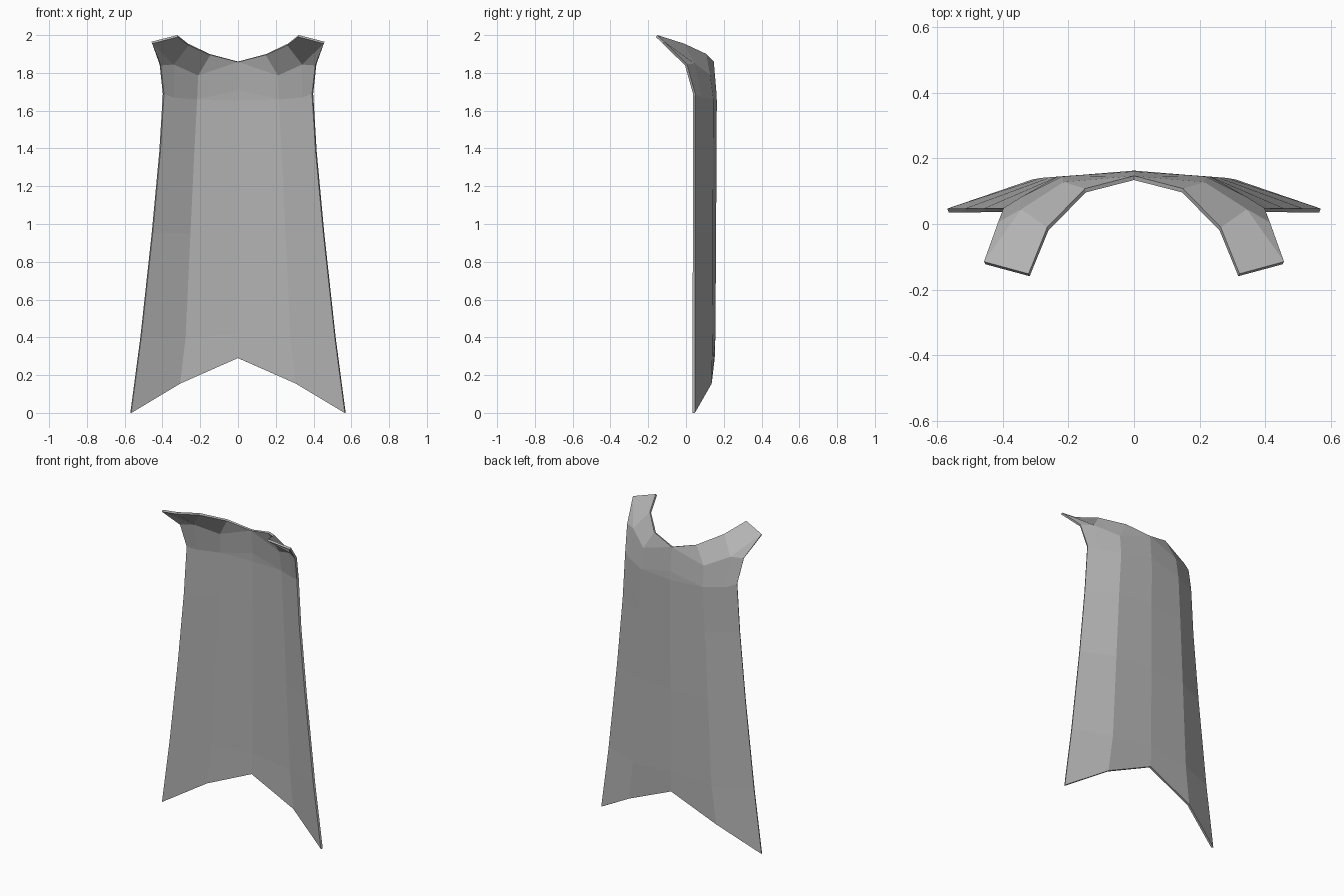
import bpy, bmesh

cube = bpy.data.objects.get("Cube")
if cube:
    bpy.data.objects.remove(cube, do_unlink=True)

cloth = bpy.data.materials.new("grey cloth")
cloth.use_nodes = True
grey = (0.45, 0.45, 0.45, 1)
cloth.diffuse_color = grey
cloth.node_tree.nodes["Principled BSDF"].inputs["Base Color"].default_value = grey

bm = bmesh.new()


def V(x, y, z):
    return bm.verts.new((x, y, z))


def face(*verts):
    bm.faces.new(verts)


# Hanging drape, half width: centre, fold and side edge, from hem to shoulders
rows = [
    [V(0, .152, .29), V(.31, .136, .155), V(.57, .047, 0)],
    [V(0, .156, .42), V(.28, .141, .40), V(.517, .047, .40)],
    [V(0, .159, .95), V(.255, .143, .95), V(.457, .048, .95)],
    [V(0, .162, 1.38), V(.235, .144, 1.38), V(.417, .048, 1.38)],
    [V(0, .163, 1.655), V(.22, .145, 1.66), V(.398, .049, 1.69)],
]
# Extra fold point just inside the side edge at shoulder height
fold = V(.345, .082, 1.67)
for low, high in zip(rows, rows[1:]):
    face(low[1], low[0], high[0], high[1])
    if high is rows[-1]:
        face(low[2], low[1], high[1], fold, high[2])
    else:
        face(low[2], low[1], high[1], high[2])
centre, mid, side = rows[-1]

# Collar around the back of the neck
nape = V(0, .160, 1.71)
neck = V(0, .147, 1.86)
neck_side = V(.15, .108, 1.90)
blade = V(.215, .128, 1.79)
face(mid, centre, nape)
face(mid, nape, neck, blade)
face(blade, neck, neck_side)

# Strap that runs forward over the shoulder
shoulder = V(.345, .045, 1.85)
shoulder_side = V(.415, .005, 1.845)
strap_in = V(.265, -.01, 1.955)
tip_in = V(.322, -.152, 2.0)
tip_out = V(.458, -.115, 1.965)
face(fold, mid, blade, shoulder)
face(side, fold, shoulder, shoulder_side)
face(shoulder, blade, neck_side, strap_in)
face(shoulder, strap_in, tip_in, tip_out)
face(shoulder_side, shoulder, tip_out)

mesh = bpy.data.meshes.new("cape")
bm.to_mesh(mesh)
bm.free()
mesh.materials.append(cloth)
cape = bpy.data.objects.new("cape", mesh)
bpy.context.collection.objects.link(cape)

# Mirror the half and give the cloth an inner side
mirror = cape.modifiers.new("mirror", 'MIRROR')
mirror.use_clip = True
shell = cape.modifiers.new("thickness", 'SOLIDIFY')
shell.thickness = 0.013
shell.offset = -1
